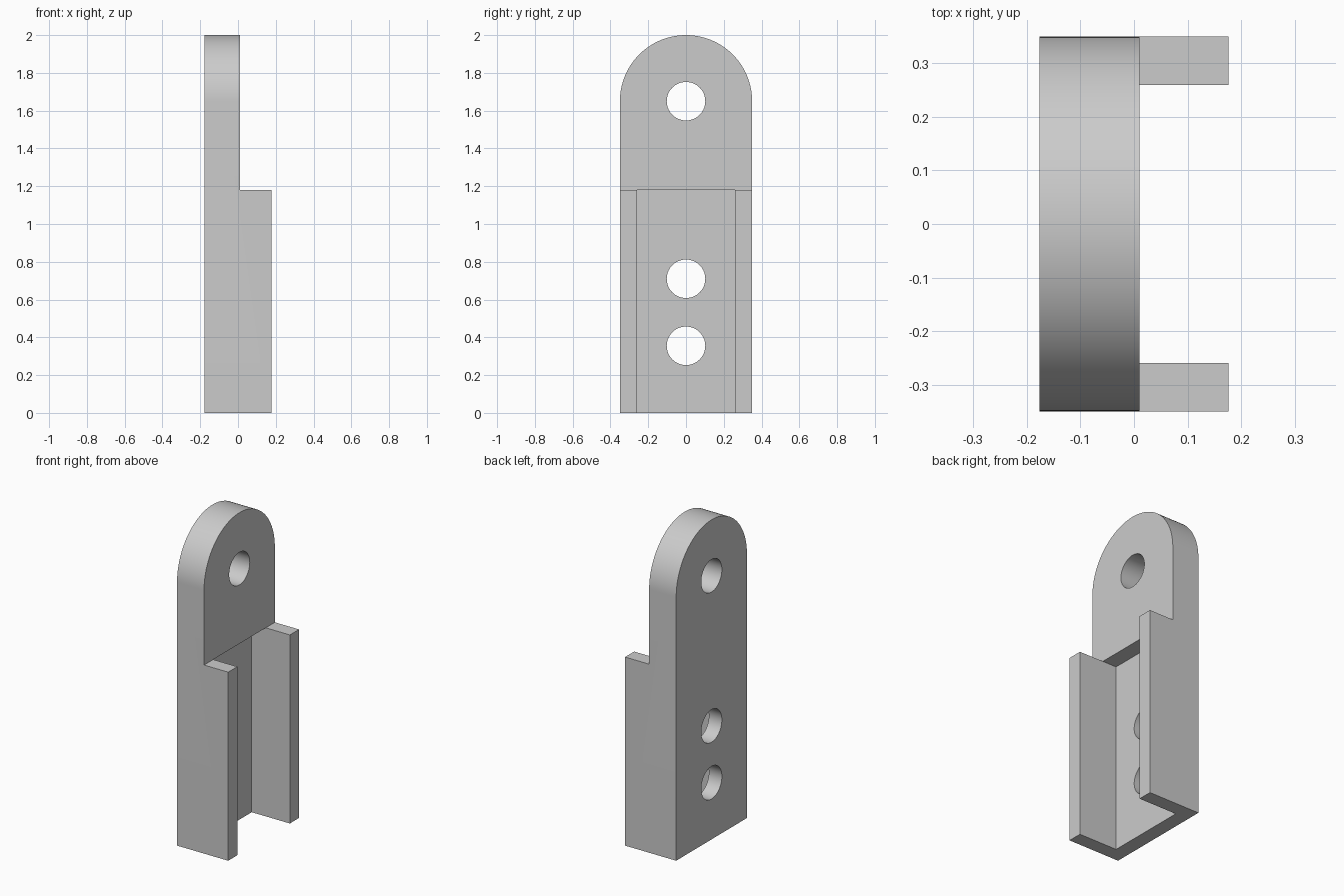
import bpy, bmesh, math
from mathutils import Matrix

if "Cube" in bpy.data.objects:
    bpy.data.objects.remove(bpy.data.objects["Cube"], do_unlink=True)

HALF_X, HALF_Y = 0.177, 0.35
ARCH_Z, STEP_Z = 1.65, 1.18
TONGUE_X, WEB_X = 0.01, -0.087
WALL_Y = 0.26
HOLE_R, HOLE_HEIGHTS = 0.102, (0.355, 0.71, ARCH_Z)

grey = bpy.data.materials.new("plain grey")
grey.use_nodes = True
colour = (0.6, 0.6, 0.6, 1)
grey.diffuse_color = colour
grey.node_tree.nodes["Principled BSDF"].inputs["Base Color"].default_value = colour


def add_object(name, bm):
    bmesh.ops.recalc_face_normals(bm, faces=bm.faces)
    mesh = bpy.data.meshes.new(name)
    bm.to_mesh(mesh)
    bm.free()
    mesh.materials.append(grey)
    obj = bpy.data.objects.new(name, mesh)
    bpy.context.collection.objects.link(obj)
    return obj


def box(name, low, high):
    bm = bmesh.new()
    bmesh.ops.create_cube(bm, size=1)
    for v in bm.verts:
        v.co = [a if c < 0 else b for c, a, b in zip(v.co, low, high)]
    return add_object(name, bm)


def bore(name, z):
    bm = bmesh.new()
    turn = Matrix.Translation((0, 0, z)) @ Matrix.Rotation(math.pi / 2, 4, "Y")
    bmesh.ops.create_cone(bm, cap_ends=True, segments=64, radius1=HOLE_R,
                          radius2=HOLE_R, depth=1, matrix=turn)
    return add_object(name, bm)


# Round-topped bar, extruded through the full depth
bm = bmesh.new()
steps = 64
outline = [(-HALF_Y, 0), (HALF_Y, 0)]
outline += [(HALF_Y * math.cos(math.pi * i / steps),
             ARCH_Z + HALF_Y * math.sin(math.pi * i / steps)) for i in range(steps + 1)]
face = bm.faces.new([bm.verts.new((-HALF_X, y, z)) for y, z in outline])
grown = bmesh.ops.extrude_face_region(bm, geom=[face])["geom"]
bmesh.ops.translate(bm, vec=(2 * HALF_X, 0, 0),
                    verts=[v for v in grown if isinstance(v, bmesh.types.BMVert)])
bracket = add_object("channel_bracket", bm)

# Step above the side walls, channel between them, and bolt holes
cutters = [
    box("step_cutter", (TONGUE_X, -1, STEP_Z), (1, 1, 3)),
    box("channel_cutter", (WEB_X, -WALL_Y, -1), (1, WALL_Y, STEP_Z)),
]
cutters += [bore("hole_cutter", z) for z in HOLE_HEIGHTS]

bpy.ops.object.select_all(action="DESELECT")
bracket.select_set(True)
bpy.context.view_layer.objects.active = bracket
for cutter in cutters:
    cutter.hide_render = True
    mod = bracket.modifiers.new(cutter.name, "BOOLEAN")
    mod.operation = "DIFFERENCE"
    mod.solver = "EXACT"
    mod.object = cutter
    bpy.ops.object.modifier_apply(modifier=mod.name)
    bpy.data.objects.remove(cutter, do_unlink=True)

bpy.ops.object.shade_smooth_by_angle(angle=math.radians(30))
